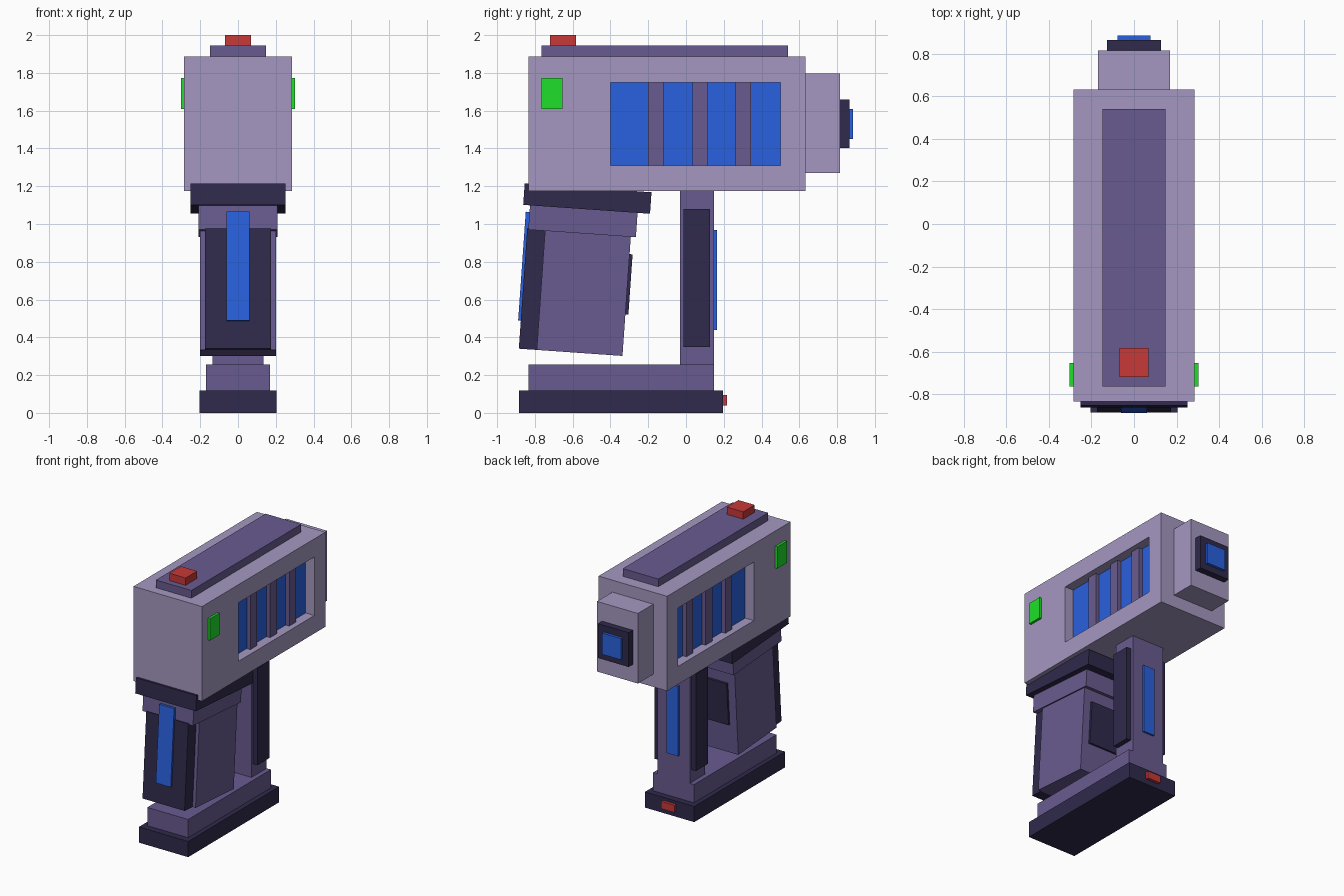
import bpy, bmesh
from math import radians
from mathutils import Matrix, Vector

if "Cube" in bpy.data.objects:
    bpy.data.objects.remove(bpy.data.objects["Cube"])


def material(name, rgb):
    m = bpy.data.materials.new(name)
    m.diffuse_color = (*[c ** 2.2 for c in rgb], 1)
    m.use_nodes = True
    m.node_tree.nodes["Principled BSDF"].inputs["Base Color"].default_value = m.diffuse_color
    return m


LIGHT = material("light_shell", (0.64, 0.59, 0.75))
MID = material("mid_shell", (0.41, 0.36, 0.56))
DARK = material("dark_trim", (0.20, 0.18, 0.30))
BLUE = material("blue_glow", (0.18, 0.38, 0.87))
GREEN = material("green_light", (0.14, 0.87, 0.18))
RED = material("red_light", (0.78, 0.23, 0.23))

# Tilted frame of the grip: origin at its lower front edge
TILT = Matrix.Translation((0, -0.885, 0.34)) @ Matrix.Rotation(radians(-4), 4, 'X')


def box(name, x, y, z, mat, frame=Matrix()):
    """Box from (min, max) ranges, optionally placed in a tilted frame."""
    bm = bmesh.new()
    bmesh.ops.create_cube(bm, size=1)
    size = [r[1] - r[0] for r in (x, y, z)]
    centre = Vector([(r[0] + r[1]) / 2 for r in (x, y, z)])
    bm.transform(frame @ Matrix.Translation(centre) @ Matrix.Diagonal((*size, 1)))
    me = bpy.data.meshes.new(name)
    bm.to_mesh(me)
    bm.free()
    me.materials.append(mat)
    ob = bpy.data.objects.new(name, me)
    bpy.context.collection.objects.link(ob)
    return ob


def centred(name, w, y, z, mat, frame=Matrix()):
    return box(name, (-w, w), y, z, mat, frame)


def pair(name, x, y, z, mat):
    """Box on the right side plus its mirror on the left."""
    ob = box(name, x, y, z, mat)
    ob.modifiers.new("mirror", 'MIRROR')
    return ob


# Main housing with a window recess cut in each side
body = centred("main_housing", 0.285, (-0.835, 0.632), (1.175, 1.887), LIGHT)
cutter = pair("window_cutter", (0.21, 0.4), (-0.4, 0.5), (1.31, 1.75), LIGHT)
cut = body.modifiers.new("windows", 'BOOLEAN')
cut.operation, cut.object, cut.solver = 'DIFFERENCE', cutter, 'EXACT'
cutter.hide_render = True
bpy.context.view_layer.update()
body.data = bpy.data.meshes.new_from_object(
    body.evaluated_get(bpy.context.evaluated_depsgraph_get()))
body.modifiers.clear()
bpy.data.objects.remove(cutter)

# Window glass and its bars
pair("window_glass", (0.19, 0.213), (-0.4, 0.5), (1.31, 1.75), BLUE)
for i, y in enumerate((-0.16, 0.075, 0.303)):
    pair(f"window_bar_{i + 1}", (0.2, 0.243), (y - 0.04, y + 0.04), (1.31, 1.75), MID)

# Top plate, button and side lights
centred("top_plate", 0.148, (-0.765, 0.54), (1.88, 1.945), MID)
centred("top_button", 0.068, (-0.72, -0.583), (1.94, 2.0), RED)
pair("side_light", (0.28, 0.303), (-0.765, -0.653), (1.61, 1.773), GREEN)

# Nose with lens
centred("nose", 0.17, (0.62, 0.815), (1.27, 1.797), LIGHT)
centred("lens_frame", 0.128, (0.81, 0.865), (1.402, 1.66), DARK)
centred("lens", 0.078, (0.86, 0.885), (1.45, 1.61), BLUE)

# Base
centred("base_foot", 0.205, (-0.885, 0.195), (0, 0.118), DARK)
centred("base_block", 0.17, (-0.835, 0.148), (0.11, 0.255), MID)
centred("base_light", 0.055, (0.19, 0.217), (0.04, 0.095), RED)

# Support post
centred("support_post", 0.135, (-0.032, 0.148), (0.25, 1.18), MID)
pair("post_panel", (0.13, 0.172), (-0.013, 0.127), (0.35, 1.08), DARK)
centred("post_strip", 0.048, (0.14, 0.163), (0.44, 0.967), BLUE)

# Tilted grip
centred("grip", 0.2, (0.095, 0.55), (0, 0.64), MID, TILT)
centred("grip_front", 0.175, (0, 0.1), (0, 0.64), DARK, TILT)
centred("grip_strip", 0.062, (-0.014, 0.02), (0.148, 0.726), BLUE, TILT)
centred("trigger", 0.14, (0.54, 0.566), (0.22, 0.54), DARK, TILT)
centred("grip_collar", 0.21, (0.006, 0.577), (0.632, 0.77), MID, TILT)
centred("grip_cap", 0.252, (-0.03, 0.643), (0.761, 0.875), DARK, TILT)
